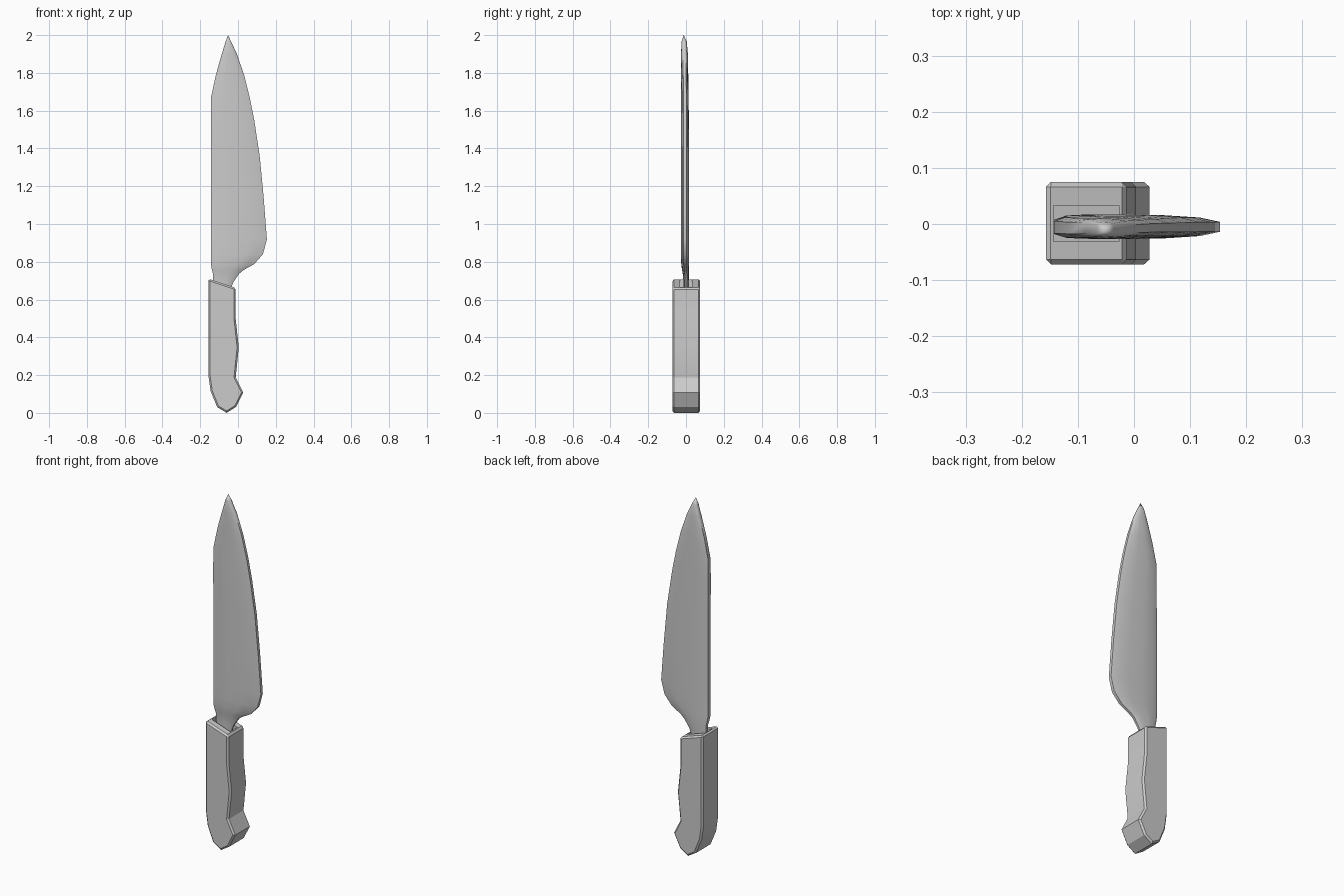
import bpy, bmesh
from mathutils import Vector

if "Cube" in bpy.data.objects:
    bpy.data.objects.remove(bpy.data.objects["Cube"])


def finish(bm, name, angle):
    bmesh.ops.recalc_face_normals(bm, faces=bm.faces[:])
    mesh = bpy.data.meshes.new(name)
    bm.to_mesh(mesh)
    bm.free()
    ob = bpy.data.objects.new(name, mesh)
    bpy.context.collection.objects.link(ob)
    bpy.ops.object.select_all(action='DESELECT')
    ob.select_set(True)
    bpy.context.view_layer.objects.active = ob
    bpy.ops.object.shade_smooth_by_angle(angle=angle)
    return ob


# Handle: side profile extruded through its thickness
profile = [(-.157, .71), (-.013, .662), (-.013, .505), (.004, .347), (-.012, .188),
           (.028, .108), (-.01, .032), (-.06, 0), (-.11, .03), (-.145, .115), (-.157, .2)]
bm = bmesh.new()
cap = bm.faces.new([bm.verts.new((x, -.072, z)) for x, z in profile])
ext = bmesh.ops.extrude_face_region(bm, geom=[cap])
for v in ext['geom']:
    if isinstance(v, bmesh.types.BMVert):
        v.co.y = .075
bmesh.ops.recalc_face_normals(bm, faces=bm.faces[:])

# chamfer around both side faces and the top end
rim = [e for e in bm.edges
       if any(abs(f.normal.y) > .9 or f.normal.z > .8 for f in e.link_faces)]
bmesh.ops.bevel(bm, geom=rim, offset=.009, offset_type='OFFSET', segments=1,
                profile=.5, affect='EDGES')

# slot in the top end where the blade neck enters
bm.normal_update()
top = max((f for f in bm.faces if f.normal.z > .8), key=lambda f: f.calc_area())
bmesh.ops.inset_region(bm, faces=[top], thickness=.008)
for v in top.verts:
    v.co.y = .033 if v.co.y > 0 else -.031
pushed = bmesh.ops.extrude_face_region(bm, geom=[top])
bmesh.ops.translate(bm, vec=Vector((0, 0, -.04)),
                    verts=[g for g in pushed['geom'] if isinstance(g, bmesh.types.BMVert)])
if top.is_valid:
    bmesh.ops.delete(bm, geom=[top], context='FACES_ONLY')
finish(bm, "handle", .35)

# Blade: lens-like sections lofted from neck to tip (z, spine x, edge x, half thickness, centre y)
rows = [(.64, -.122, -.045, .014, .001), (.69, -.132, -.026, .014, .001),
        (.735, -.132, .004, .017, 0), (.757, -.138, .03, .019, -.002),
        (.787, -.143, .085, .021, -.004), (.84, -.143, .132, .022, -.005),
        (.918, -.143, .153, .022, -.005), (1.14, -.143, .136, .022, -.005),
        (1.36, -.143, .115, .022, -.005), (1.55, -.143, .086, .021, -.006),
        (1.67, -.143, .062, .02, -.006), (1.79, -.117, .032, .019, -.007),
        (1.9, -.086, -.006, .018, -.008), (1.965, -.066, -.036, .014, -.01)]
half = [(0, .55), (.1, .9), (.35, 1), (.65, .95), (.88, .75), (1, .4)]
section = half + [(u, -t) for u, t in reversed(half)]
bm = bmesh.new()
loops = [[bm.verts.new((a + (b - a) * u, c + t * w, z)) for u, t in section]
         for z, a, b, w, c in rows]
n = len(section)
for lo, hi in zip(loops, loops[1:]):
    for i in range(n):
        j = (i + 1) % n
        bm.faces.new((lo[i], lo[j], hi[j], hi[i]))
bm.faces.new(loops[0])
tip = bm.verts.new((-.053, -.012, 2))
for i in range(n):
    bm.faces.new((loops[-1][i], loops[-1][(i + 1) % n], tip))
finish(bm, "blade", .9)
